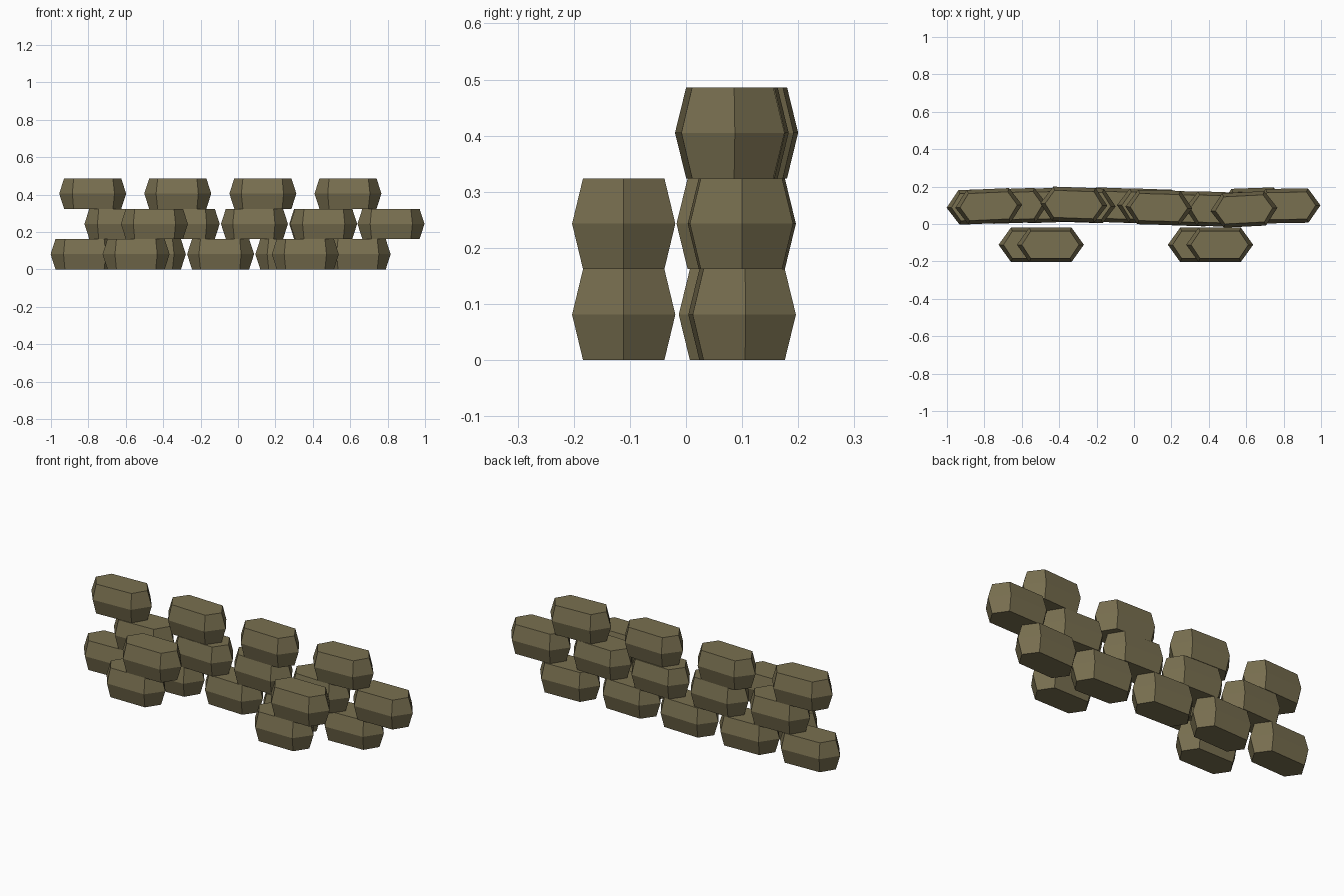
import bpy
import bmesh
from math import radians

cube = bpy.data.objects.get("Cube")
if cube:
    bpy.data.objects.remove(cube, do_unlink=True)

BAG_HEIGHT = 0.162

# Olive canvas
canvas = bpy.data.materials.new("olive_canvas")
canvas.use_nodes = True
colour = (0.19, 0.16, 0.08, 1)
canvas.diffuse_color = colour
shader = canvas.node_tree.nodes["Principled BSDF"]
shader.inputs["Base Color"].default_value = colour
shader.inputs["Roughness"].default_value = 0.9


def hexagon(bm, tip, shoulder, half_width, z):
    """Ring of vertices: a long hexagon pointed at both ends."""
    outline = [(tip, 0), (shoulder, half_width), (-shoulder, half_width),
               (-tip, 0), (-shoulder, -half_width), (shoulder, -half_width)]
    return [bm.verts.new((x, y, z)) for x, y in outline]


def make_bag_mesh():
    """Bag with a wide middle seam and smaller top and bottom."""
    bm = bmesh.new()
    end = (0.153, 0.105, 0.0725)
    rings = [hexagon(bm, *end, 0),
             hexagon(bm, 0.179, 0.113, 0.092, BAG_HEIGHT / 2),
             hexagon(bm, *end, BAG_HEIGHT)]
    for low, high in zip(rings, rings[1:]):
        for i in range(6):
            j = (i + 1) % 6
            bm.faces.new((low[i], low[j], high[j], high[i]))
    bm.faces.new(rings[0][::-1])
    bm.faces.new(rings[-1])
    mesh = bpy.data.meshes.new("sandbag")
    bm.to_mesh(mesh)
    bm.free()
    mesh.materials.append(canvas)
    return mesh


bag_mesh = make_bag_mesh()


def lay_course(name, level, start, spacing, placements):
    """Lay a row of bags; each placement is (y, turn in degrees)."""
    for i, (y, turn) in enumerate(placements):
        bag = bpy.data.objects.new(f"{name}_{i + 1}", bag_mesh)
        bag.location = (start + i * spacing, y, level * BAG_HEIGHT)
        bag.rotation_euler.z = radians(turn)
        bpy.context.collection.objects.link(bag)


# Main wall: three staggered courses, laid slightly unevenly
lay_course("bottom_sandbag", 0, -0.823, 0.365,
           [(0.093, 2), (0.1, 2), (0.1, -2), (0.083, -2), (0.1, 2)])
lay_course("middle_sandbag", 1, -0.642, 0.365,
           [(0.097, 2), (0.1, -2), (0.095, -2), (0.079, -2), (0.097, 1)])
lay_course("top_sandbag", 2, -0.777, 0.455,
           [(0.095, 2.5), (0.104, -2), (0.088, -1.5), (0.078, 2.9)])

# Two short stacks bracing the front
lay_course("front_lower_sandbag", 0, -0.545, 0.905, [(-0.111, 0)] * 2)
lay_course("front_upper_sandbag", 1, -0.447, 0.905, [(-0.111, 0)] * 2)
